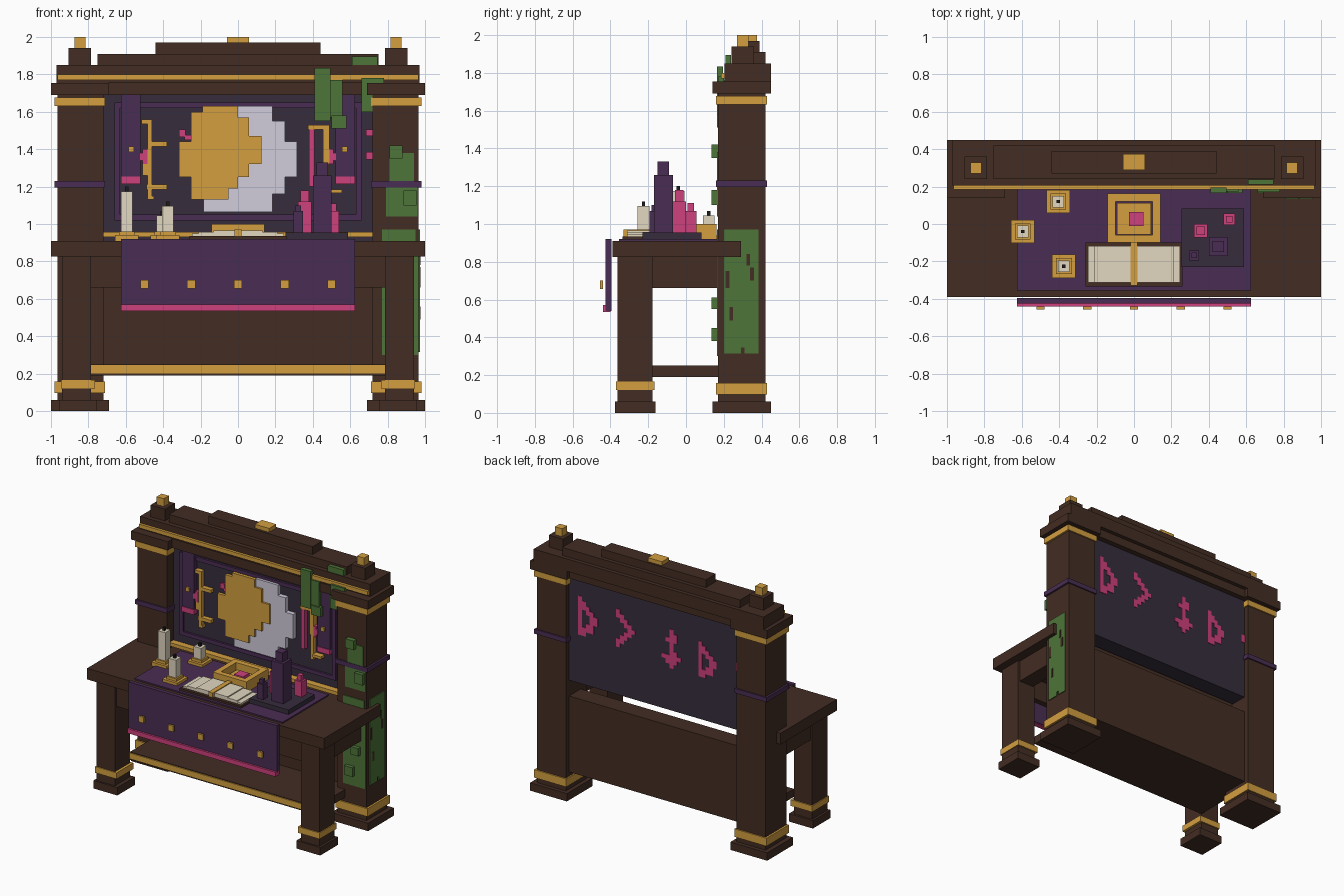
import bpy, bmesh, math

def mat(name, r, g, b):
    m = bpy.data.materials.new(name)
    lin = [((c / 255 + 0.055) / 1.055) ** 2.4 for c in (r, g, b)]
    m.diffuse_color = (*lin, 1)
    return m

WOOD = mat("dark_wood", 67, 45, 35)
GOLD = mat("gold", 212, 159, 64)
SLATE = mat("slate", 54, 45, 60)
PURPLE = mat("purple", 74, 45, 83)
PINK = mat("pink", 206, 65, 125)
GREEN = mat("leaf_green", 78, 117, 56)
CREAM = mat("cream", 226, 215, 192)
SILVER = mat("silver", 209, 204, 219)
BLACK = mat("wick", 30, 25, 25)

def boxes(name, m, *spans):
    """One object made of boxes given as (x0, x1, y0, y1, z0, z1)."""
    bm = bmesh.new()
    for x0, x1, y0, y1, z0, z1 in spans:
        vs = bmesh.ops.create_cube(bm, size=1)["verts"]
        for v in vs:
            v.co = ((x0 + x1) / 2 + v.co.x * (x1 - x0),
                    (y0 + y1) / 2 + v.co.y * (y1 - y0),
                    (z0 + z1) / 2 + v.co.z * (z1 - z0))
    me = bpy.data.meshes.new(name)
    bm.to_mesh(me)
    bm.free()
    me.materials.append(m)
    ob = bpy.data.objects.new(name, me)
    bpy.context.collection.objects.link(ob)
    return ob

def pair(name, m, *spans):
    """Boxes plus their mirror images across x = 0."""
    flip = [(-b, -a, *rest) for a, b, *rest in spans]
    return boxes(name, m, *spans, *flip)

def block(x, y, w, z0, z1):
    return (x - w / 2, x + w / 2, y - w / 2, y + w / 2, z0, z1)

# back posts
pair("back_post", WOOD, (.72, .965, .17, .42, .05, 1.70))
pair("back_post_foot", WOOD, (.69, 1, .14, .45, 0, .06))
pair("back_post_cap", WOOD, (.69, 1, .14, .45, 1.69, 1.755))
pair("back_post_gold_band", GOLD, (.71, .98, .16, .43, .097, .158), (.71, .98, .16, .43, 1.632, 1.677))
pair("back_post_purple_band", PURPLE, (.71, .98, .16, .43, 1.195, 1.23))

# front legs
pair("front_leg", WOOD, (.785, .94, -.362, -.178, .05, .83))
pair("front_leg_foot", WOOD, (.755, .957, -.376, -.162, 0, .06))
pair("front_leg_band", GOLD, (.765, .947, -.37, -.168, .12, .167))

# lintel and crown
boxes("lintel", WOOD, (-.69, .69, .19, .42, 1.69, 1.76))
boxes("crown_moulding", WOOD, (-.97, .97, .205, .45, 1.755, 1.85))
boxes("crown_gold_strip", GOLD, (-.965, .965, .185, .21, 1.77, 1.80))
boxes("crown_steps", WOOD, (-.75, .75, .24, .42, 1.85, 1.91), (-.44, .44, .27, .39, 1.91, 1.97))
boxes("crown_ornament", GOLD, (-.06, .06, .29, .375, 1.96, 2))
pair("finial_block", WOOD, (.785, .905, .24, .36, 1.85, 1.94))
pair("finial_tip", GOLD, (.815, .875, .27, .33, 1.94, 2))

# table
boxes("tabletop", WOOD, (-.72, .72, -.39, .24, .825, .91))
pair("tabletop_end", WOOD, (.72, 1, -.39, .29, .825, .91))
boxes("front_apron", WOOD, (-.79, .79, -.345, -.30, .66, .83))
pair("side_apron", WOOD, (.80, .925, -.18, .17, .66, .83))
boxes("lower_shelf", WOOD, (-.785, .785, -.18, .29, .19, .25))
boxes("shelf_gold_edge", GOLD, (-.785, .785, -.188, -.175, .20, .245))
boxes("lower_back_panel", WOOD, (-.72, .72, .24, .38, .19, .77))

# back board, frame, banners
boxes("back_board", SLATE, (-.72, .72, .25, .38, .89, 1.69))
boxes("board_gold_ledge", GOLD, (-.72, .72, .20, .26, .93, .957))
boxes("board_frame", PURPLE, (-.66, .66, .235, .26, 1.62, 1.65), (-.66, .66, .235, .26, 1.02, 1.05))
pair("board_frame_side", PURPLE, (.63, .66, .235, .26, 1.05, 1.62))
pair("banner", PURPLE, (.52, .625, .215, .26, 1.25, 1.69))
pair("banner_hem", PINK, (.52, .625, .21, .26, 1.215, 1.255))
pair("banner_stud", GOLD, (.555, .585, .20, .22, 1.385, 1.415))

# sun and moon discs, stepped in rows (z0, z1, left, right)
def rows(name, m, y0, y1, data):
    return boxes(name, m, *[(a, b, y0, y1, z0, z1) for z0, z1, a, b in data])

rows("sun_disc", GOLD, .20, .225, [
    (1.60, 1.63, -.19, 0), (1.57, 1.60, -.25, 0), (1.47, 1.57, -.25, .06),
    (1.44, 1.47, -.25, .125), (1.32, 1.44, -.315, .125), (1.25, 1.32, -.315, .06),
    (1.19, 1.25, -.25, 0), (1.13, 1.19, -.25, -.05)])
rows("moon_disc", SILVER, .215, .255, [
    (1.55, 1.63, 0, .185), (1.44, 1.55, 0, .25), (1.25, 1.44, 0, .315),
    (1.16, 1.25, -.06, .25), (1.13, 1.16, -.06, .185), (1.065, 1.13, -.185, .185)])

# gold and pink runes beside the discs
boxes("left_rune", GOLD, *[(a, b, .215, .255, z0, z1) for a, b, z0, z1 in (
    (-.485, -.46, 1.14, 1.56), (-.515, -.46, 1.535, 1.56), (-.46, -.38, 1.415, 1.44),
    (-.49, -.38, 1.185, 1.21), (-.485, -.45, 1.13, 1.15), (-.51, -.485, 1.26, 1.32))])
boxes("right_rune", GOLD, (.375, .49, .21, .255, 1.505, 1.53), (.455, .49, .21, .255, 1.33, 1.51),
      (.46, .485, .215, .255, 1.14, 1.33), (.485, .555, .205, .255, 1.165, 1.185))
boxes("right_rune_fill", PINK, (.38, .41, .215, .255, 1.20, 1.505))
boxes("pink_dots", PINK, (-.315, -.28, .235, .26, 1.465, 1.505), (-.285, -.25, .235, .26, 1.45, 1.475),
      (-.28, -.25, .235, .26, 1.375, 1.405), (.685, .72, .235, .26, 1.47, 1.505),
      (.685, .72, .235, .26, 1.345, 1.385))
pair("pink_rune", PINK, (.485, .51, .21, .26, 1.32, 1.40), (.51, .525, .21, .26, 1.34, 1.38))

# pink glyphs on the rear, drawn with small tiles (column 0 is the +x side)
GLYPHS = {
    "wedge": ["#....", "##...", "###..", "#.##.", "#..##", "#..##", "#.##.", "####.", "##..."],
    "arrow": ["#....", "##...", ".##..", "..##.", "...##", "..##.", ".##..", "##...", "#...."],
    "double": ["..#..", "..##.", ".###.", "..#..", "..#..", "..##.", "#####", ".###.", "..#.."],
}
for kind, gx, gz, T in (("wedge", .56, 1.41, .033), ("arrow", .24, 1.40, .032),
                        ("double", -.145, 1.36, .033), ("wedge", -.45, 1.35, .030)):
    boxes("rear_glyph_" + kind, PINK, *[
        (gx + (2 - c) * T - T / 2, gx + (2 - c) * T + T / 2, .37, .384,
         gz + (4 - r) * T - T / 2, gz + (4 - r) * T + T / 2)
        for r, line in enumerate(GLYPHS[kind]) for c, ch in enumerate(line) if ch == "#"])
boxes("rear_glyph_end", PINK, (-.72, -.69, .37, .384, 1.34, 1.40))

# table cloth with drape
boxes("cloth", PURPLE, (-.625, .625, -.355, .20, .905, .92))
boxes("cloth_drape", PURPLE, (-.625, .625, -.425, -.395, .54, .92))
boxes("drape_hem", PINK, (-.625, .625, -.44, -.40, .535, .57))
boxes("drape_studs", GOLD, *[(x - .022, x + .022, -.456, -.44, .655, .70) for x in (-.5, -.25, 0, .25, .5)])

# candles
for x, y, top in ((-.595, -.04, 1.175), (-.405, .12, 1.045), (-.375, -.225, 1.095)):
    boxes("candle_base", GOLD, block(x, y, .125, .91, .94), block(x, y, .085, .94, .96))
    boxes("candle", CREAM, block(x, y, .062, .96, top))
    boxes("candle_wick", BLACK, block(x, y, .018, top, top + .025))

# open book
boxes("book_cover", WOOD, (-.26, .26, -.335, -.10, .915, .935))
pair("book_pages", CREAM, (.02, .13, -.312, -.118, .93, .965), (.13, .21, -.312, -.118, .93, .957),
     (.21, .247, -.312, -.118, .93, .948))
boxes("book_spine", GOLD, (-.018, .018, -.33, -.10, .93, .97))

# gold offering tray with gem
boxes("tray_rim", GOLD, (-.142, .142, .12, .162, .915, 1), (-.142, .142, -.10, -.06, .915, 1),
      (-.142, -.10, -.06, .12, .915, 1), (.10, .142, -.06, .12, .915, 1))
boxes("tray_floor", PURPLE, (-.10, .10, -.06, .12, .915, .935))
boxes("tray_plate", GOLD, (-.09, .09, -.055, .113, .93, .95))
boxes("tray_gem", PINK, (-.027, .05, -.01, .065, .95, .98))

# crystal cluster on a slab
boxes("crystal_slab", SLATE, (.255, .588, -.23, .083, .915, .955))
boxes("purple_crystals", PURPLE, block(.45, -.12, .10, .95, 1.26), block(.45, -.12, .06, 1.26, 1.33),
      block(.322, -.168, .052, .95, 1.07), block(.322, -.168, .03, 1.07, 1.10))
boxes("pink_crystals", PINK, block(.357, -.035, .072, .95, 1.12), block(.357, -.035, .045, 1.12, 1.18),
      block(.51, .025, .062, .95, 1.07), block(.51, .025, .035, 1.07, 1.11))

# creeping leaves
boxes("crown_leaves", GREEN, (.61, .745, .21, .238, 1.85, 1.895), (.66, .78, .17, .20, 1.69, 1.78),
      (.66, .72, .165, .20, 1.60, 1.70), (.41, .495, .165, .195, 1.55, 1.835),
      (.475, .56, .175, .20, 1.57, 1.77), (.50, .58, .165, .195, 1.51, 1.58))
boxes("post_front_leaves", GREEN, (.81, .88, .163, .18, 1.07, 1.42), (.79, .96, .163, .18, 1.04, 1.20),
      (.87, .94, .163, .18, 1.18, 1.38), (.885, .955, .135, .165, 1.10, 1.18),
      (.81, .88, .135, .165, 1.35, 1.42),
      (.77, .95, .163, .18, .85, .97), (.77, .962, .163, .18, .30, .83),
      (.80, .87, .135, .165, .38, .45), (.85, .92, .135, .165, .55, .61), (.80, .88, .135, .165, .76, .81))
boxes("post_side_leaves", GREEN, (.955, .972, .20, .385, .345, .97),
      (.955, .972, .20, .29, .315, .345), (.955, .972, .31, .385, .315, .345))
boxes("leaf_gaps", WOOD, (.97, .975, .32, .34, .78, .84), (.97, .975, .34, .36, .70, .77),
      (.97, .975, .21, .23, .66, .75), (.97, .975, .23, .25, .49, .56))
